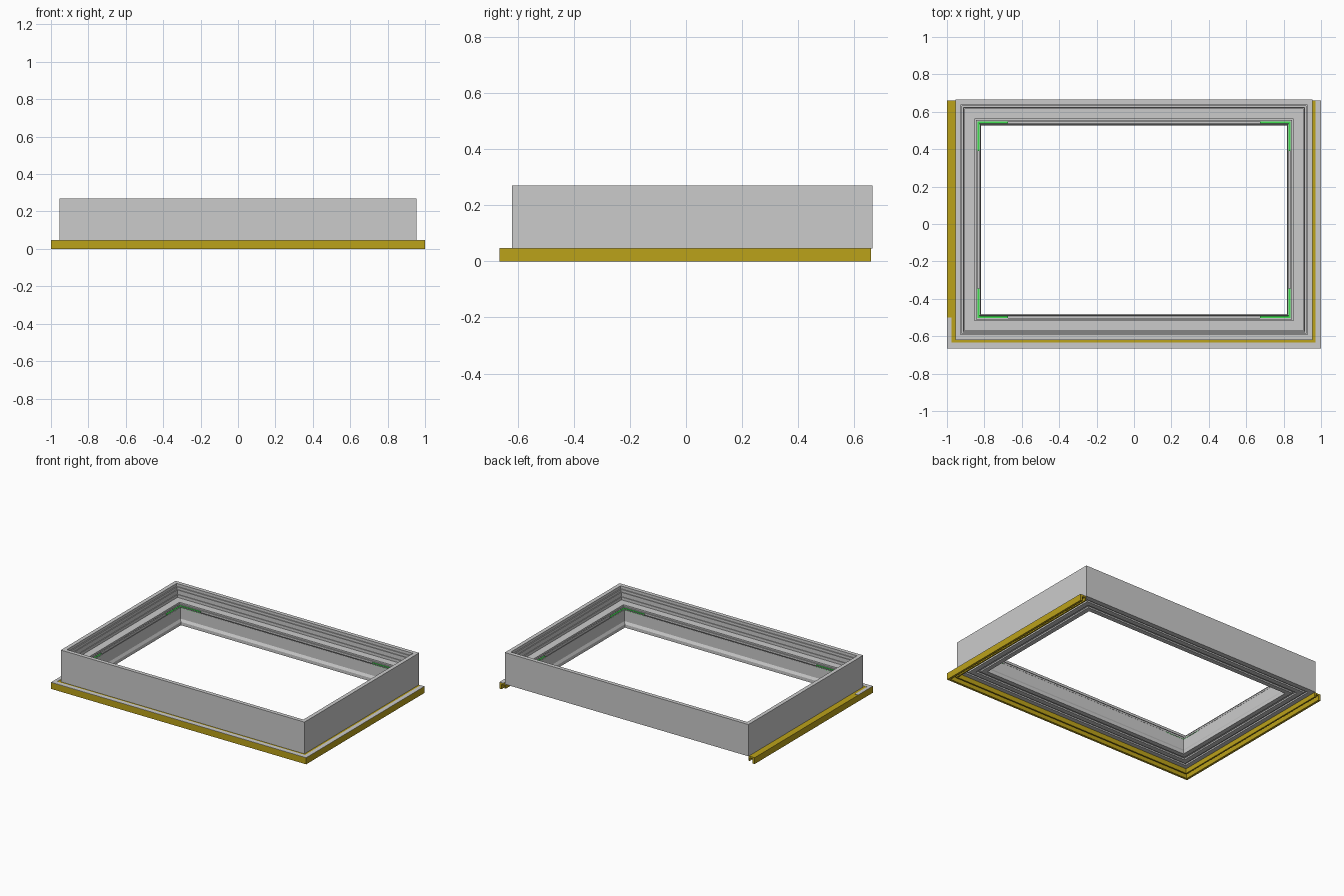
import bpy, bmesh

if "Cube" in bpy.data.objects:
    bpy.data.objects.remove(bpy.data.objects["Cube"])

X, Y0, Y1 = 0.955, -0.62, 0.665      # outer faces of the frame body
BASE, TOP = 0.045, 0.27


def material(name, rgb):
    m = bpy.data.materials.new(name)
    m.diffuse_color = (*rgb, 1)
    m.use_nodes = True
    m.node_tree.nodes["Principled BSDF"].inputs["Base Color"].default_value = m.diffuse_color
    return m


YELLOW = material("yellow", (0.50, 0.36, 0.01))
GREEN = material("green", (0.05, 0.75, 0.08))


def finish(name, bm, mat=None):
    bmesh.ops.recalc_face_normals(bm, faces=bm.faces)
    me = bpy.data.meshes.new(name)
    bm.to_mesh(me)
    bm.free()
    ob = bpy.data.objects.new(name, me)
    bpy.context.collection.objects.link(ob)
    if mat:
        me.materials.append(mat)
    return ob


def sweep(name, stations, profile, closed, mat=None):
    """Sweep a closed profile (d, z); each station maps d to a mitred (x, y)."""
    bm = bmesh.new()
    rings = [[bm.verts.new((*st(d), z)) for d, z in profile] for st in stations]
    n, k = len(profile), len(rings)
    for i in range(k if closed else k - 1):
        a, b = rings[i], rings[(i + 1) % k]
        for j in range(n):
            bm.faces.new((a[j], a[(j + 1) % n], b[(j + 1) % n], b[j]))
    if not closed:
        bm.faces.new(rings[0])
        bm.faces.new(rings[-1])
    return finish(name, bm, mat)


def box(name, x0, x1, y0, y1, z0, z1, mat=None):
    bm = bmesh.new()
    bmesh.ops.create_cube(bm, size=1)
    for v in bm.verts:
        v.co = (x1 if v.co.x > 0 else x0, y1 if v.co.y > 0 else y0,
                z1 if v.co.z > 0 else z0)
    return finish(name, bm, mat)


# Frame body: stepped and grooved section mitred round the four corners
frame_profile = [
    (0, BASE), (0, TOP), (0.028, TOP), (0.028, 0.25), (0.035, 0.25),
    (0.035, 0.225), (0.040, 0.225), (0.040, 0.235), (0.045, 0.235),
    (0.045, 0.205), (0.050, 0.205), (0.050, 0.185), (0.103, 0.185),
    (0.103, 0.165), (0.109, 0.165), (0.109, 0.178), (0.117, 0.178),
    (0.117, 0.162), (0.130, 0.162), (0.130, 0.172), (0.134, 0.172),
    (0.128, 0.160), (0.128, 0.085), (0.138, 0.068), (0.138, BASE),
    (0.105, BASE), (0.105, 0.055), (0.085, 0.055), (0.085, BASE),
    (0.050, BASE), (0.050, 0.055), (0.035, 0.055), (0.035, BASE),
]
corners = [lambda d: (-X + d, Y0 + d), lambda d: (X - d, Y0 + d),
           lambda d: (X - d, Y1 - d), lambda d: (-X + d, Y1 - d)]
sweep("frame_body", corners, frame_profile, True)

# Yellow outer trim: channel open below, running along left, front and right
trim_profile = [(0, 0), (0, 0.045), (0.048, 0.045), (0.048, 0.012),
                (0.038, 0.012), (0.038, 0.034), (0.016, 0.034), (0.016, 0)]
path = [lambda d: (-1 + d, 0.66), lambda d: (-1 + d, -0.665 + d),
        lambda d: (1 - d, -0.665 + d), lambda d: (1 - d, 0.66)]
sweep("flange_trim", path, trim_profile, False, YELLOW)

# Grey facing strips on top of the trim
box("front_facing", -1, 1, -0.665, -0.634, 0.044, 0.047)
box("right_facing", 0.97, 1, -0.634, 0.66, 0.044, 0.047)
box("left_facing", -1, -0.975, -0.634, -0.5, 0.044, 0.047)

# Green corner brackets set in the inner groove
for side, s in (("left", -1), ("right", 1)):
    for end, y, t in (("back", Y1 - 0.118, -1), ("front", Y0 + 0.118, 1)):
        xs = sorted((s * 0.837, s * 0.675))
        ys = sorted((y, y + t * 0.011))
        box(f"{end}_{side}_bracket_long", *xs, *ys, 0.160, 0.174, GREEN)
        xs = sorted((s * 0.837, s * 0.826))
        ys = sorted((y + t * 0.011, y + t * 0.157))
        box(f"{end}_{side}_bracket_short", *xs, *ys, 0.160, 0.174, GREEN)
